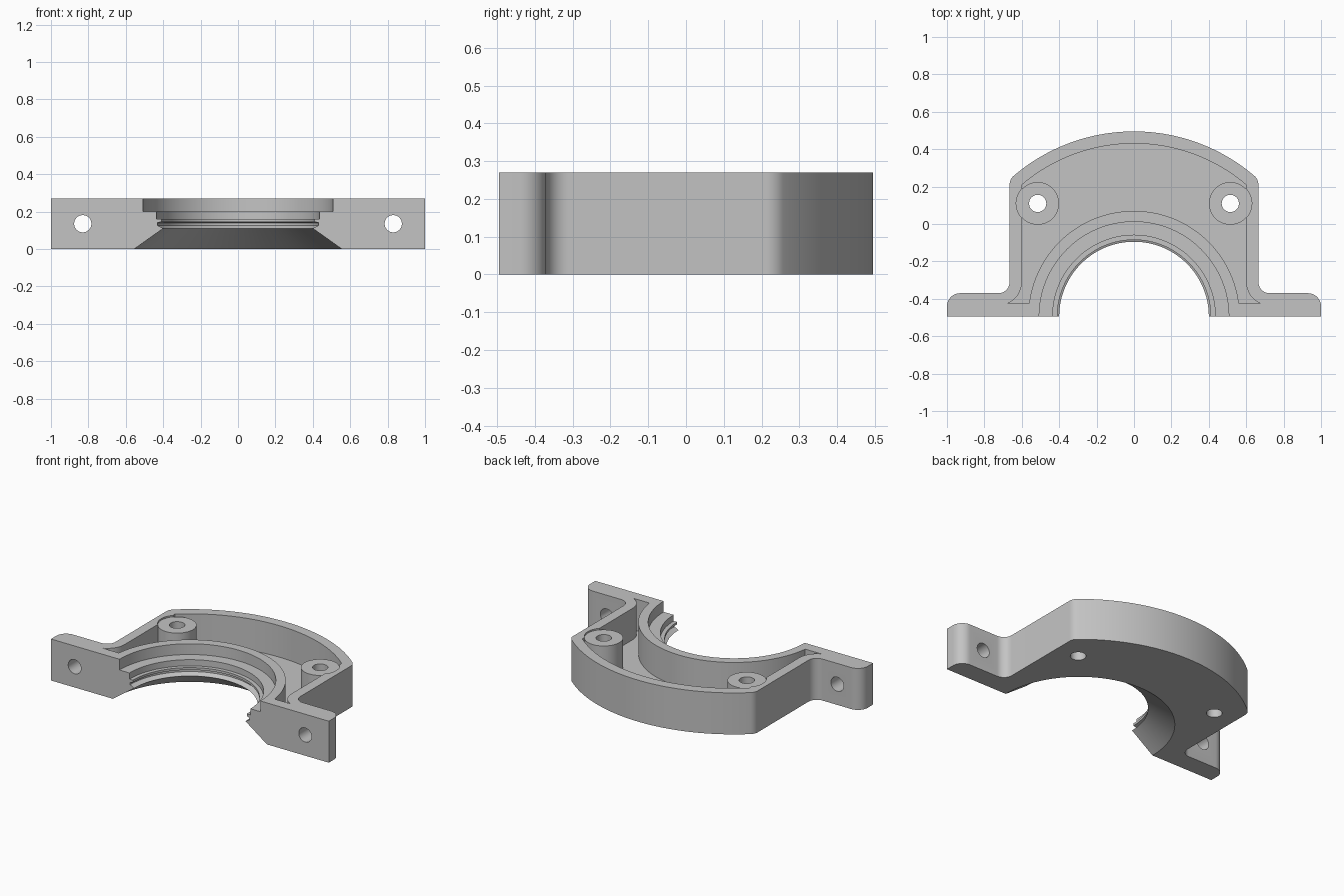
import bpy, bmesh, math
from mathutils import Matrix, Vector

cube = bpy.data.objects.get("Cube")
if cube:
    bpy.data.objects.remove(cube, do_unlink=True)

HEIGHT, FLOOR, BOSS_TOP = 0.27, 0.065, 0.26
AXIS_Y = -0.495          # centre line of the bore, on the split face
OUTER_R, WALL = 0.99, 0.065

grey = bpy.data.materials.new("plain grey")
grey.use_nodes = True
grey.diffuse_color = (0.55, 0.55, 0.55, 1)
grey.node_tree.nodes["Principled BSDF"].inputs["Base Color"].default_value = grey.diffuse_color


def make(name, bm):
    bmesh.ops.recalc_face_normals(bm, faces=bm.faces)
    mesh = bpy.data.meshes.new(name)
    bm.to_mesh(mesh)
    bm.free()
    obj = bpy.data.objects.new(name, mesh)
    mesh.materials.append(grey)
    bpy.context.collection.objects.link(obj)
    return obj


def arc(cx, cy, r, start, end, n):
    angles = [math.radians(start + (end - start) * i / n) for i in range(n + 1)]
    return [(cx + r * math.cos(a), cy + r * math.sin(a)) for a in angles]


def mirrored(half):
    return half + [(-x, y) for x, y in reversed(half) if abs(x) > 1e-5]


def prism(name, outline, z0, z1):
    bm = bmesh.new()
    face = bm.faces.new([bm.verts.new((x, y, z0)) for x, y in outline])
    top = bmesh.ops.extrude_face_region(bm, geom=[face])["geom"]
    verts = [v for v in top if isinstance(v, bmesh.types.BMVert)]
    bmesh.ops.translate(bm, verts=verts, vec=(0, 0, z1 - z0))
    return make(name, bm)


def cylinder(name, centre, r, depth, along_y=False):
    bm = bmesh.new()
    turn = Matrix.Rotation(math.pi / 2, 4, 'X') if along_y else Matrix()
    bmesh.ops.create_cone(bm, cap_ends=True, segments=48, radius1=r, radius2=r,
                          depth=depth, matrix=Matrix.Translation(centre) @ turn)
    return make(name, bm)


def revolve(name, profile):
    bm = bmesh.new()
    verts = [bm.verts.new((r, AXIS_Y, z)) for r, z in profile]
    edges = [bm.edges.new(pair) for pair in zip(verts, verts[1:])]
    bmesh.ops.spin(bm, geom=verts + edges, cent=(0, AXIS_Y, 0), axis=(0, 0, 1),
                   angle=math.tau, steps=128)
    bmesh.ops.remove_doubles(bm, verts=bm.verts, dist=1e-5)
    return make(name, bm)


def combine(obj, tool, operation):
    mod = obj.modifiers.new(operation, 'BOOLEAN')
    mod.operation, mod.solver, mod.object = operation, 'EXACT', tool
    graph = bpy.context.evaluated_depsgraph_get()
    result = bpy.data.meshes.new_from_object(obj.evaluated_get(graph))
    obj.modifiers.clear()
    obj.data = result
    bpy.data.objects.remove(tool, do_unlink=True)


# Outer housing block with bolting flanges
corner_x = 0.605
corner_y = AXIS_Y + math.sqrt((OUTER_R - 0.06) ** 2 - corner_x ** 2)
tilt = math.degrees(math.atan2(corner_y - AXIS_Y, corner_x))
outline = [(1, AXIS_Y)]
outline += arc(0.93, -0.44, 0.07, 0, 90, 10)
outline += arc(0.725, -0.31, 0.06, 270, 180, 10)
outline += arc(corner_x, corner_y, 0.06, 0, tilt, 8)
outline += arc(0, AXIS_Y, OUTER_R, tilt, 90, 32)[1:]
housing = prism("bearing_housing_half", mirrored(outline), 0, HEIGHT)

# Pocket between the ring wall and the outer wall
ring_r = 0.565
ring_end = math.degrees(math.asin(0.07 / ring_r))
inner_r = OUTER_R - WALL
wall_tilt = math.degrees(math.acos(0.6 / inner_r))
right_side = arc(0.725, -0.31, 0.125, 247, 180, 12)
right_side += arc(0, AXIS_Y, inner_r, wall_tilt, 90, 32)
ring_side = arc(0, AXIS_Y, ring_r, 180 - ring_end, ring_end, 80)
pocket = prism("pocket_cutter", mirrored(right_side) + ring_side, FLOOR, HEIGHT + 0.1)
combine(housing, pocket, 'DIFFERENCE')

# Screw bosses, slightly lower than the wall and let into it
for side in (-1, 1):
    x, y = side * 0.515, 0.11
    boss = cylinder("boss", (x, y, 0.155), 0.114, 0.25)
    combine(housing, boss, 'UNION')
    recess = cylinder("recess_cutter", (x, y, BOSS_TOP + 0.1), 0.115, 0.2)
    combine(housing, recess, 'DIFFERENCE')
    hole = cylinder("screw_hole_cutter", (x, y, 0.15), 0.046, 0.6)
    combine(housing, hole, 'DIFFERENCE')
    bolt = cylinder("flange_hole_cutter", (side * 0.83, -0.43, 0.135), 0.046, 0.3, True)
    combine(housing, bolt, 'DIFFERENCE')

# Stepped bore with seal groove and flared underside
bore = revolve("bore_cutter", [
    (0, -0.02), (0.583, -0.02), (0.4, 0.11), (0.43, 0.125), (0.43, 0.14),
    (0.41, 0.145), (0.41, 0.16), (0.435, 0.16), (0.435, 0.2),
    (0.507, 0.2), (0.507, 0.35), (0, 0.35)])
combine(housing, bore, 'DIFFERENCE')

# Smooth curved walls, crisp edges
bpy.ops.object.select_all(action='DESELECT')
housing.select_set(True)
bpy.context.view_layer.objects.active = housing
bpy.ops.object.shade_smooth_by_angle(angle=math.radians(25))
